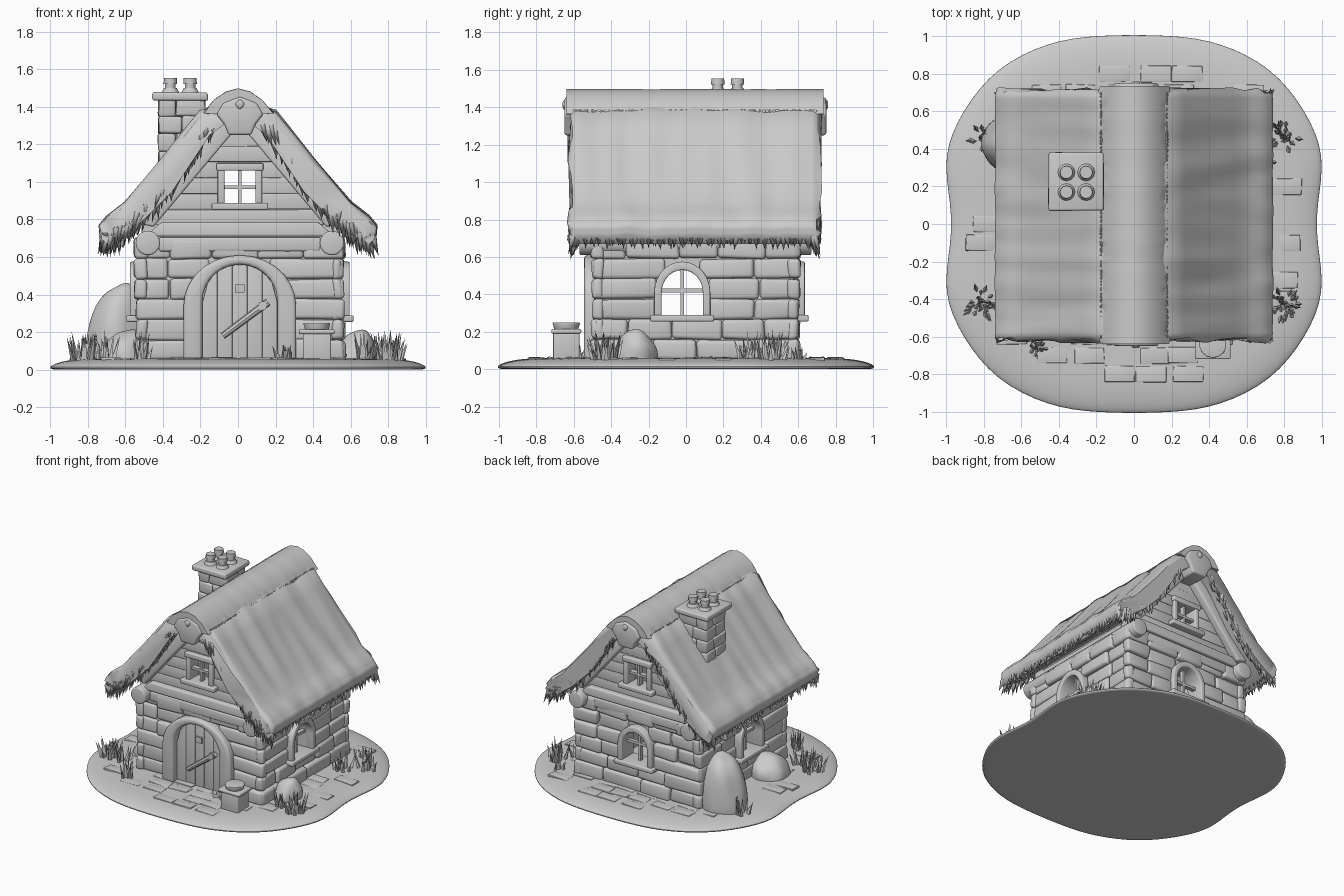
import bpy, bmesh, math, random
from mathutils import Vector, Matrix, noise

if "Cube" in bpy.data.objects:
    bpy.data.objects.remove(bpy.data.objects["Cube"])

random.seed(4)
R = random.uniform
HOUSE = Matrix.Translation((0.01, 0.05, 0))   # centre of the square house


def finish(name, bm, k=None, bevel=0.0, angle=40):
    """Make an object; k = quarter turns of the house frame (0 front, 1 right, 2 back, 3 left)."""
    bmesh.ops.recalc_face_normals(bm, faces=bm.faces)
    me = bpy.data.meshes.new(name)
    bm.to_mesh(me)
    bm.free()
    ob = bpy.data.objects.new(name, me)
    bpy.context.collection.objects.link(ob)
    if k is not None:
        ob.matrix_world = HOUSE @ Matrix.Rotation(k * math.pi / 2, 4, 'Z')
    for p in me.polygons:
        p.use_smooth = True
    if bevel:
        m = ob.modifiers.new("bevel", 'BEVEL')
        m.width, m.segments = bevel, 3
    else:
        me.set_sharp_from_angle(angle=math.radians(angle))
    return ob


def box(bm, x0, x1, y0, y1, z0, z1, jitter=0.0):
    m = Matrix.Translation(((x0 + x1) / 2, (y0 + y1) / 2, (z0 + z1) / 2)) @ Matrix.Diagonal((x1 - x0, y1 - y0, z1 - z0, 1))
    for v in bmesh.ops.create_cube(bm, size=1, matrix=m)['verts']:
        v.co += Vector((R(-1, 1), R(-1, 1), R(-1, 1))) * jitter


def cone(bm, p, d, length, r1, r2=0.0, seg=4):
    m = Matrix.Translation(p) @ Vector(d).to_track_quat('Z', 'Y').to_matrix().to_4x4() @ Matrix.Translation((0, 0, length / 2))
    bmesh.ops.create_cone(bm, cap_ends=True, segments=seg, radius1=r1, radius2=r2, depth=length, matrix=m)


def prism(bm, pts, y0, y1):
    a = [bm.verts.new((x, y0, z)) for x, z in pts]
    b = [bm.verts.new((x, y1, z)) for x, z in pts]
    bm.faces.new(a)
    bm.faces.new(b)
    for i in range(len(pts)):
        j = (i + 1) % len(pts)
        bm.faces.new((a[i], a[j], b[j], b[i]))


def loft(rings):
    bm = bmesh.new()
    vs = [[bm.verts.new(p) for p in r] for r in rings]
    for a, b in zip(vs, vs[1:]):
        for i in range(len(a)):
            j = (i + 1) % len(a)
            bm.faces.new((a[i], a[j], b[j], b[i]))
    bm.faces.new(vs[0])
    bm.faces.new(vs[-1])
    return bm


def arch(cx, hw, z0, spring, top, n=14):
    t = [math.pi * (1 - i / n) for i in range(n + 1)]
    return [(cx - hw, z0)] + [(cx + hw * math.cos(a), spring + (top - spring) * math.sin(a)) for a in t] + [(cx + hw, z0)]


def dense(pts, n):
    return [Vector(a).lerp(Vector(b), i / n) for a, b in zip(pts, pts[1:]) for i in range(n)] + [Vector(pts[-1])]


def wall(name, loops, k):
    """Flat wall with window holes, from a filled 2D curve."""
    cu = bpy.data.curves.new(name, 'CURVE')
    cu.dimensions, cu.fill_mode, cu.extrude = '2D', 'BOTH', 0.045
    for pts in loops:
        s = cu.splines.new('POLY')
        s.points.add(len(pts) - 1)
        for q, (x, z) in zip(s.points, pts):
            q.co = (x, z, 0, 1)
        s.use_cyclic_u = True
    tmp = bpy.data.objects.new(name + "_tmp", cu)
    bm = bmesh.new()
    bm.from_mesh(bpy.data.meshes.new_from_object(tmp))
    bpy.data.objects.remove(tmp)
    bmesh.ops.transform(bm, matrix=Matrix.Translation((0, -0.48, 0)) @ Matrix.Rotation(math.pi / 2, 4, 'X'), verts=bm.verts)
    bmesh.ops.remove_doubles(bm, verts=bm.verts, dist=1e-5)
    finish(name, bm, k)


def courses(name, k, z0, z1, n, lim, blocked, wid, depth, jit, bevel):
    """Rows of blocks that leave the openings (x0, x1, z0, z1) free."""
    bm = bmesh.new()
    h = (z1 - z0) / n
    for c in range(n):
        a, b = z0 + c * h, z0 + (c + 1) * h
        free, x = [], -lim(b)
        for q in sorted(o for o in blocked if o[2] < (a + b) / 2 < o[3]):
            free.append((x, q[0]))
            x = q[1]
        free.append((x, lim(b)))
        for s, e in free:
            if e - s < 0.03:
                continue
            m = max(1, round((e - s) / R(*wid)))
            cuts = [s] + [s + (e - s) * (i + R(-.2, .2)) / m for i in range(1, m)] + [e]
            for u, v in zip(cuts, cuts[1:]):
                box(bm, u, v, -R(*depth), -0.49, a, b, jit)
    finish(name, bm, k, bevel)


# Ground plate with a wavy outline
q = [(0.2, 1.0), (0.45, 0.965), (0.73, 0.83), (0.91, 0.6), (1.015, 0.36), (0.965, 0.1)]
half = q + [(x, -y) for x, y in reversed(q)]
outline = half + [(-x, -y) for x, y in half]
plate = finish("ground_plate", loft([[(x * s, y * s, z) for x, y in outline] for s, z in
               [(.3, 0), (.95, 0), (1.0, 0), (1.014, .014), (.985, .032), (.93, .047), (.85, .058), (.7, .06), (.3, .06)]]))
plate.modifiers.new("subsurf", 'SUBSURF').levels = 2
bm = bmesh.new()
for i in range(10):
    for j in range(17):
        x, y = -0.8 + i * 0.178 + R(-.03, .03), -0.8 + j * 0.1
        inside = abs(x) < .62 and abs(y - .05) < .54
        if not inside and (abs(x) / .82) ** 3 + (abs(y) / .84) ** 3 < 1 and R(0, 1) < .75:
            box(bm, x - .08, x + .08, y - .042, y + .042, .04, R(.06, .064), .004)
finish("paving", bm, None, 0.004)

# Walls, stones and gable boards
LOW = [(0, 1.36), (0.15, 1.25), (0.35, 0.95), (0.5, 0.8), (0.62, 0.71), (0.7, 0.67)]
gable = [(-.52, .04), (.52, .04), (.52, .79), (.35, .98), (.15, 1.27), (0, 1.38), (-.15, 1.27), (-.35, .98), (-.52, .79)]
attic = [(-.09, .885), (.09, .885), (.09, 1.06), (-.09, 1.06)]
CX = {1: -0.07, 2: 0.0, 3: 0.07}
for k, side in enumerate(("front", "right", "back", "left")):
    loops, blocked = [], []
    if k:
        c = CX[k]
        loops.append(arch(c, .11, .29, .41, .53))
        blocked = [(c - .14, c + .14, .26, .5), (c - .09, c + .09, .5, .56)]
    else:
        blocked = [(-.25, .25, 0, .46), (-.16, .16, .46, .58)]
    loops.append(attic if k % 2 == 0 else [])
    body = gable if k % 2 == 0 else [(-.44, .04), (.44, .04), (.44, .76), (-.44, .76)]
    wall(side + "_wall", [body] + [l for l in loops if l], k)
    courses(side + "_stones", k, .05, .70, 6, lambda z: .555, blocked, (.2, .32), (.535, .565), .007, .024)
    if k % 2 == 0:
        courses(side + "_gable_boards", k, .77, 1.19, 5, lambda z: .5 - (z - .77) * .66,
                [(-.11, .11, .87, 1.08)], (.5, .7), (.527, .533), .002, .006)

# Arched windows with frame, sill and bars
for k, c in CX.items():
    bm = bmesh.new()
    prism(bm, arch(c, .15, .28, .41, .575) + arch(c, .11, .28, .41, .53)[::-1], -.585, -.43)
    box(bm, c - .17, c + .17, -.605, -.43, .255, .29)
    finish("arched_window_frame", bm, k, .008)
    bm = bmesh.new()
    box(bm, c - .01, c + .01, -.52, -.49, .28, .535)
    box(bm, c - .11, c + .11, -.52, -.49, .41, .43)
    finish("arched_window_bars", bm, k)

# Gable ends: attic window, tie beam, rafters, carved ridge end
for k in (0, 2):
    bm = bmesh.new()
    box(bm, -.15, .15, -.58, -.44, .852, .888)
    box(bm, -.125, .125, -.56, -.44, 1.06, 1.1)
    for s in (-1, 1):
        box(bm, s * .1 - .018, s * .1 + .018, -.555, -.44, .88, 1.07)
    finish("attic_window_frame", bm, k, .007)
    bm = bmesh.new()
    box(bm, -.009, .009, -.53, -.49, .88, 1.07)
    box(bm, -.09, .09, -.53, -.49, .963, .981)
    finish("attic_window_bars", bm, k)
    bm = bmesh.new()
    prism(bm, [(-.5, .71), (.5, .71), (.42, .785), (-.42, .785)], -.57, -.48)
    box(bm, -.43, .43, -.56, -.48, .63, .705)
    for s in (-1, 1):
        prism(bm, [(s * .04, 1.26), (s * .1, 1.33), (s * .54, .78), (s * .46, .76)], -.585, -.5)
    finish("gable_timbers", bm, k, .012)
    bm = bmesh.new()
    prism(bm, [(-.06, 1.25), (.06, 1.25), (.085, 1.31), (.125, 1.36), (.09, 1.42), (0, 1.455), (-.09, 1.42), (-.125, 1.36), (-.085, 1.31)], -.7, -.5)
    prism(bm, [(0, 1.38), (.03, 1.415), (0, 1.445), (-.03, 1.415)], -.71, -.6)
    finish("carved_ridge_end", bm, k, .014)
bm = bmesh.new()
for x in (-.49, .49):
    cone(bm, (x, -.62, .675), (0, 1, 0), 1.24, .065, .065, 20)
finish("eave_logs", bm, 0, .01)

# Door: stone arch, planks, spyhole, diagonal bar
bm = bmesh.new()
prism(bm, arch(0, .3, .05, .34, .61) + arch(0, .2, .05, .36, .56)[::-1], -.595, -.48)
finish("door_arch", bm, 0, .02)
bm = bmesh.new()
for i in range(5):
    xs = [-.2 + .08 * i + .08 * t / 3 for t in range(4)]
    tops = [(x, .36 + .2 * math.sqrt(max(0, 1 - (x / .2) ** 2))) for x in xs]
    prism(bm, [(xs[0], .05)] + tops + [(xs[3], .05)], -.545, -.5)
finish("door_planks", bm, 0, .004)
bm = bmesh.new()
box(bm, -.025, .025, -.56, -.53, .41, .455)
cone(bm, (-.09, -.56, .18), (.24, 0, .18), .3, .017, .02, 8)
cone(bm, (.12, -.53, .34), (0, -1, 0), .05, .025, .025, 8)
finish("door_fittings", bm, 0)

# Thatch: one closed section lofted along y, with straw ripples and ragged ends
UP = [(0, 1.44), (.2, 1.375), (.4, 1.125), (.6, .89), (.7, .815), (.74, .765), (.735, .71)]
Y0, Y1 = -.62, .71
up, low = dense(UP, 3), dense(LOW, 2)
ring = [Vector((-p.x, p.y)) for p in up[:0:-1]] + up + low[::-1] + [Vector((-p.x, p.y)) for p in low[1:]]
nup, rings, N = 2 * len(up) - 1, [], 110
for j in range(N + 1):
    y, r = Y0 + (Y1 - Y0) * j / N, []
    for i, p in enumerate(ring):
        d = noise.noise(Vector((p.x * 2.5, y * 8, 3))) * .011 if i < nup else 0
        d -= .016 * (1 - min(1, min(j, N - j) / 3)) ** 2 if i < nup else 0   # rounded verge
        r.append((p.x + d * .6 * math.copysign(1, p.x), y + (R(-.018, .018) if j in (0, N) else 0), p.y + d))
    rings.append(r)
finish("thatch_roof", loft(rings), None, 0, 60)

# Ridge roll
cap = dense([(-.185, 1.365), (-.13, 1.435), (-.065, 1.48), (0, 1.497), (.065, 1.48), (.13, 1.435), (.185, 1.365), (.12, 1.36), (0, 1.41), (-.12, 1.36)], 2)
rings = []
for j in range(71):
    y = Y0 - .02 + (Y1 - Y0 + .045) * j / 70
    d = noise.noise(Vector((0, y * 8, 9))) * .008
    rings.append([(p.x * (1 + d) + (R(-.012, .012) if abs(p.x) > .16 else 0), y, p.y + d * .5) for p in cap])
finish("ridge_roll", loft(rings), None, 0, 60)

# Straw fringe along eaves, ridge roll and gable edges; the roots sit inside the thatch
bm = bmesh.new()
mid = dense(LOW, 9)
for s in (-1, 1):
    for i in range(70):
        y = Y0 + .01 + (Y1 - Y0 - .02) * (i + R(0, 1)) / 70
        cone(bm, (s * R(.705, .715), y, R(.72, .735)), (s * R(0, .3), R(-.2, .2), -1), R(.05, .1), .023, seg=6)
        cone(bm, (s * .66, y, .72), (s * .2, R(-.2, .2), -1), R(.04, .07), .02, seg=5)
        cone(bm, (s * .165, y, 1.378), (s * .62, R(-.3, .3), -.76), R(.04, .07), .017, seg=5)
    for y, o in ((Y0, -1), (Y1, 1)):
        for p in mid[7:]:
            for t in range(2):
                d = R(.015, .05)
                cone(bm, (s * (p.x + d * .5), y - o * R(.015, .035), p.y + d), (s * R(-.1, .35), o * R(.05, .3), -1), R(.07, .12), .019, seg=6)
finish("straw_fringe", bm, None, 0, 70)

# Chimney with stone courses, slab and four pots
bm = bmesh.new()
for c in range(5):
    z, m = .98 + c * .092, (.0 if c % 2 else .03)
    for xa, xb in ((-.425, -.3 - m), (-.3 - m, -.175)):
        for ya, yb in ((.1, .225 + m), (.225 + m, .35)):
            box(bm, xa, xb, ya, yb, z, z + .094, .006)
finish("chimney_stones", bm, None, .014)
bm = bmesh.new()
box(bm, -.455, -.16, .07, .38, 1.432, 1.478, .003)
finish("chimney_slab", bm, None, .012)
bm = bmesh.new()
for x in (-.36, -.255):
    for y in (.17, .275):
        cone(bm, (x, y, 1.47), (0, 0, 1), .03, .05, .034, 12)
        cone(bm, (x, y, 1.49), (0, 0, 1), .04, .028, .028, 12)
        cone(bm, (x, y, 1.522), (0, 0, 1), .032, .036, .034, 12)
finish("chimney_pots", bm)

# Boulders
for x, y, z, rx, ry, rz in ((-.645, .43, .1, .165, .16, .37), (-.6, -.2, .06, .14, .15, .15), (.62, -.27, .06, .11, .115, .15)):
    bm = bmesh.new()
    bmesh.ops.create_icosphere(bm, subdivisions=4, radius=1)
    for v in bm.verts:
        p = v.co * (1 + .1 * noise.noise(v.co * 1.3 + Vector((x, y, 0))))
        v.co = (x + p.x * rx + max(p.z, 0) * .03, y + p.y * ry, max(z + p.z * rz, .03))
    finish("boulder", bm, None, 0, 70)

# Planter by the door
bm = bmesh.new()
box(bm, .345, .495, -.71, -.57, .05, .2)
box(bm, .325, .515, -.72, -.56, .19, .215)
cone(bm, (.42, -.64, .2), (0, 0, 1), .05, .06, .075, 14)
finish("planter", bm, None, .008)

# Grass clumps
bm = bmesh.new()
for x, y, r, n in ((-.82, -.42, .09, 36), (-.8, .45, .08, 26), (.8, -.43, .09, 36), (.8, .46, .09, 36), (.68, .34, .08, 22),
                   (-.52, -.66, .06, 18), (.25, -.57, .06, 12), (-.7, -.45, .07, 16), (.67, -.42, .06, 14), (.7, .6, .06, 12)):
    for i in range(n):
        a, d = R(0, 6.28), R(0, 1)
        c, s = math.cos(a) * d, math.sin(a) * d
        cone(bm, (x + c * r * .8, y + s * r * .8, .045), (c * .35, s * .35, 1), R(.07, .17) * (.6 if n < 13 else 1), .015, seg=3)
finish("grass", bm)
